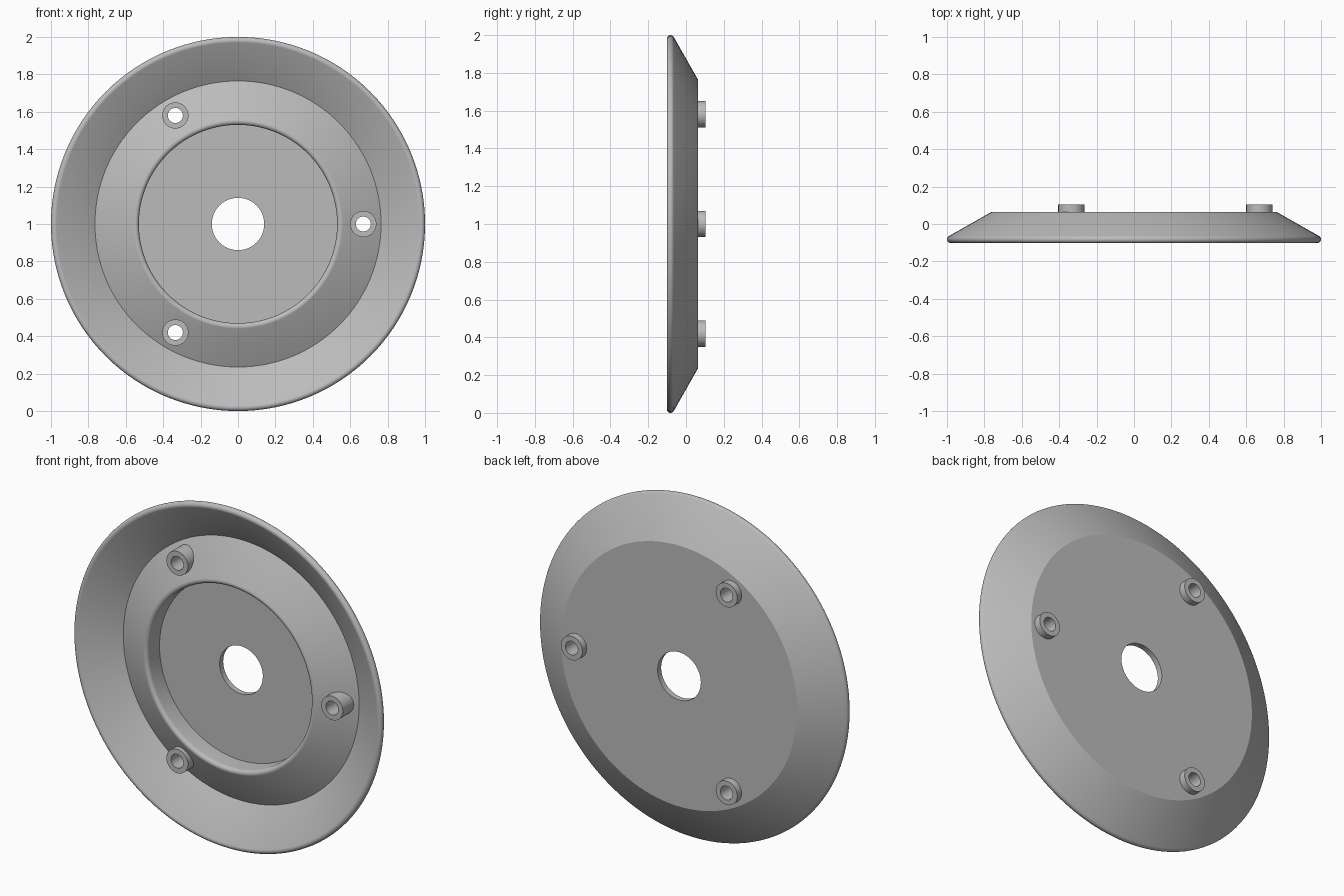
import bpy, bmesh, math
from mathutils import Matrix, Vector

cube = bpy.data.objects.get("Cube")
if cube:
    bpy.data.objects.remove(cube, do_unlink=True)

GREY = (0.5, 0.5, 0.5, 1)
grey = bpy.data.materials.new("plain grey")
grey.use_nodes = True
grey.diffuse_color = GREY
grey.node_tree.nodes["Principled BSDF"].inputs["Base Color"].default_value = GREY


def arc(r, y, radius, start, end, steps=7):
    """Profile points along a rounded edge, angles in degrees."""
    angles = [math.radians(start + (end - start) * i / steps) for i in range(steps + 1)]
    return [(r + radius * math.cos(a), y + radius * math.sin(a)) for a in angles]


def ring(name, profile, sides, centre=(0, 0, 1)):
    """Spin a closed (radius, y) profile around an axis parallel to y."""
    bm = bmesh.new()
    loops = []
    for i in range(sides):
        a = 2 * math.pi * i / sides
        loops.append([bm.verts.new((r * math.cos(a), y, r * math.sin(a))) for r, y in profile])
    n = len(profile)
    for i in range(sides):
        a, b = loops[i], loops[(i + 1) % sides]
        for j in range(n):
            k = (j + 1) % n
            bm.faces.new((a[j], a[k], b[k], b[j]))
    bmesh.ops.translate(bm, verts=bm.verts, vec=centre)
    bmesh.ops.recalc_face_normals(bm, faces=bm.faces)
    return finish(name, bm)


def finish(name, bm):
    mesh = bpy.data.meshes.new(name)
    bm.to_mesh(mesh)
    bm.free()
    mesh.materials.append(grey)
    obj = bpy.data.objects.new(name, mesh)
    bpy.context.collection.objects.link(obj)
    return obj


def activate(obj):
    bpy.ops.object.select_all(action="DESELECT")
    obj.select_set(True)
    bpy.context.view_layer.objects.active = obj


# Dished plate: flat back, flared rim, raised inner lip and recessed floor
BACK, FLOOR = 0.063, 0.03
profile = [(0.14, BACK), (0.765, BACK)]
profile += arc(0.98, -0.082, 0.02, 60, -120, 9)
profile += [(0.765, FLOOR)]
profile += arc(0.55, -0.065, 0.02, -61, -180)
profile += [(0.53, FLOOR), (0.14, FLOOR)]
plate = ring("dished_plate", profile, 128)

# Three mounting points, evenly spaced around the valley
centres = [Vector((0.67 * math.cos(a), 0, 1 + 0.67 * math.sin(a)))
           for a in (0, math.tau / 3, 2 * math.tau / 3)]

# Drill the plate where the tubes pass through
bm = bmesh.new()
for c in centres:
    bmesh.ops.create_cone(bm, cap_ends=True, segments=32, radius1=0.055, radius2=0.055,
                          depth=0.6, matrix=Matrix.Translation(c) @ Matrix.Rotation(math.pi / 2, 4, "X"))
drill = finish("drill", bm)
drill.hide_render = True
cut = plate.modifiers.new("tube holes", "BOOLEAN")
cut.operation = "DIFFERENCE"
cut.solver = "EXACT"
cut.object = drill
activate(plate)
bpy.ops.object.modifier_apply(modifier=cut.name)
bpy.data.objects.remove(drill, do_unlink=True)

# Mounting tubes
tubes = [ring("mounting_tube_%d" % (i + 1),
              [(0.04, -0.085), (0.07, -0.085), (0.07, 0.103), (0.04, 0.103)], 48, c)
         for i, c in enumerate(centres)]

for obj in [plate] + tubes:
    activate(obj)
    bpy.ops.object.shade_smooth_by_angle(angle=math.radians(25))
